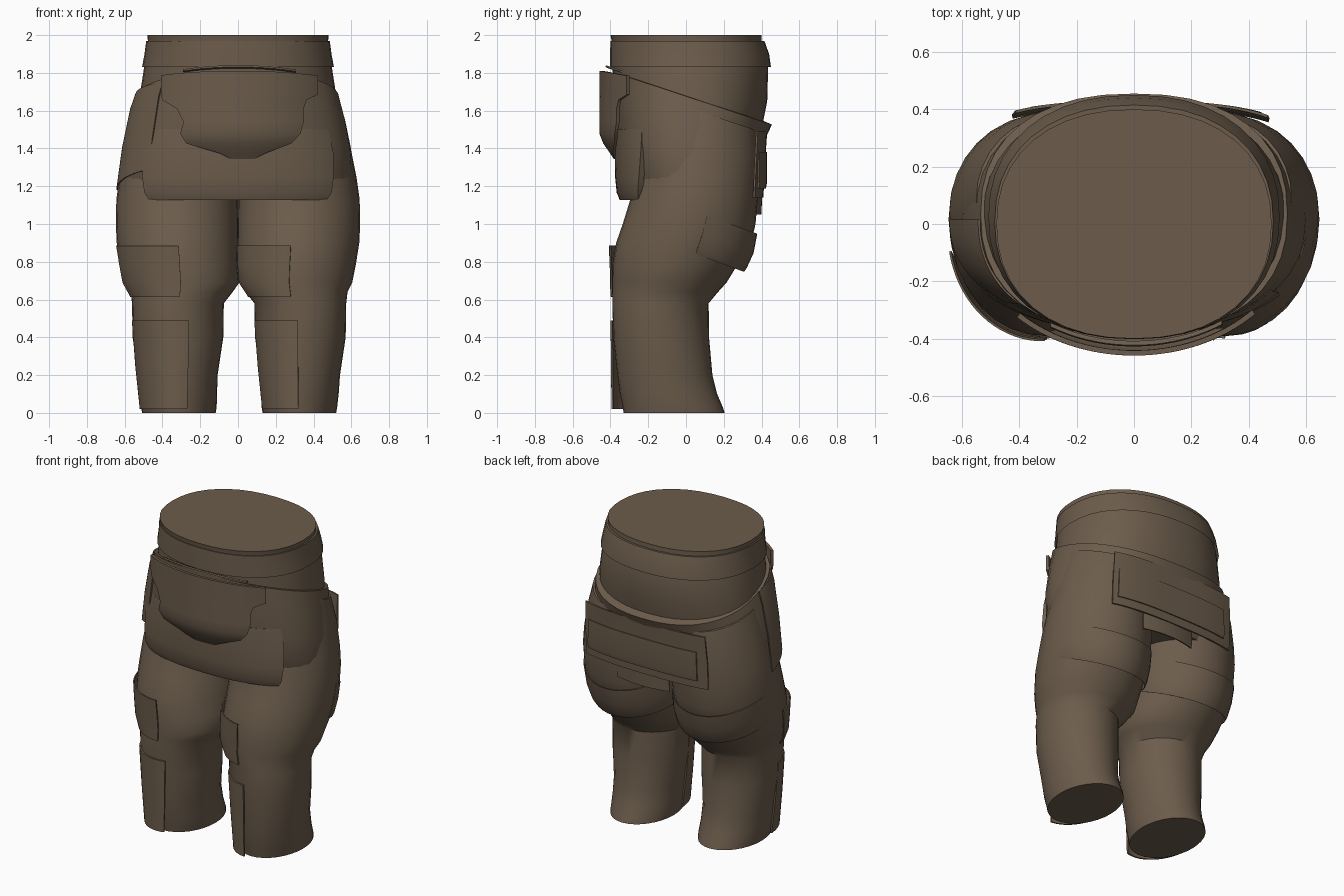
import bpy, bmesh, math

cloth = bpy.data.materials.new("brown cloth")
cloth.diffuse_color = (0.15, 0.108, 0.072, 1)


def finish(name, bm, thick=0):
    bmesh.ops.recalc_face_normals(bm, faces=bm.faces)
    me = bpy.data.meshes.new(name)
    bm.to_mesh(me)
    bm.free()
    me.materials.append(cloth)
    ob = bpy.data.objects.new(name, me)
    bpy.context.collection.objects.link(ob)
    bpy.ops.object.select_all(action='DESELECT')
    bpy.context.view_layer.objects.active = ob
    ob.select_set(True)
    if thick:
        mod = ob.modifiers.new("thickness", 'SOLIDIFY')
        mod.thickness = thick
        mod.offset = 0
        bpy.ops.object.modifier_apply(modifier=mod.name)
    bpy.ops.object.shade_smooth_by_angle(angle=math.radians(40))
    return ob


def point(z, cx, x_half, y0, y1, deg, tilt=0, p=1.0):
    """Point on a (squarish) ellipse; tilt raises z towards the front."""
    a = math.radians(deg)
    c, s = math.cos(a), math.sin(a)
    x = cx + x_half * math.copysign(abs(c) ** p, c)
    dy = (y1 - y0) / 2 * math.copysign(abs(s) ** p, s)
    return (x, (y0 + y1) / 2 + dy, z - tilt * dy)


def loft(name, rows, p=1.0, n=40, cap=True):
    """Closed tube; rows are (z, cx, x_half, y_front, y_back, tilt)."""
    bm = bmesh.new()
    rings = [[bm.verts.new(point(*r[:5], 360 * i / n, r[5] if len(r) > 5 else 0, p))
              for i in range(n)] for r in rows]
    for a, b in zip(rings, rings[1:]):
        for i in range(n):
            j = (i + 1) % n
            bm.faces.new((a[i], a[j], b[j], b[i]))
    if cap:
        bm.faces.new(rings[0])
        bm.faces.new(rings[-1])
    return finish(name, bm)


def patch(name, rows, thick=0.02, n=18, p=1.0):
    """Curved panel; rows are (z, cx, x_half, y_front, y_back, deg0, deg1, tilt)."""
    bm = bmesh.new()
    grid = [[bm.verts.new(point(*r[:5], r[5] + (r[6] - r[5]) * i / n, r[7], p))
             for i in range(n + 1)] for r in rows]
    for a, b in zip(grid, grid[1:]):
        for i in range(n):
            bm.faces.new((a[i], a[i + 1], b[i + 1], b[i]))
    return finish(name, bm, thick)


# Upper body and waistband
loft("waist", [(1.35, 0, .53, -.34, .37), (1.5, 0, .535, -.365, .40),
               (1.65, 0, .525, -.375, .43), (1.83, 0, .497, -.39, .435),
               (1.95, 0, .475, -.39, .40), (2.0, 0, .48, -.40, .40)], p=.9)
loft("waistband", [(1.83, 0, .508, -.402, .45), (1.9, 0, .495, -.402, .44),
                   (1.97, 0, .486, -.40, .415), (1.97, 0, .47, -.39, .40)], p=.9, cap=False)

# Hip shell with a slanted upper rim
loft("hips", [(1.135, 0, .60, -.27, .365), (1.25, 0, .61, -.335, .385),
              (1.4, 0, .598, -.365, .395, .1), (1.55, 0, .567, -.375, .42, .25),
              (1.665, 0, .535, -.385, .455, .33), (1.67, 0, .50, -.36, .42, .33)], p=.86)

# Legs, filling the seat up to just under the rim
leg_rows = [(0, .325, .195, -.33, .205), (.03, .325, .2, -.335, .195), (.1, .328, .205, -.35, .165),
            (.2, .33, .21, -.363, .14), (.4, .33, .24, -.385, .122), (.58, .33, .243, -.39, .12),
            (.64, .31, .27, -.39, .17), (.69, .305, .30, -.39, .215), (.78, .312, .311, -.39, .27),
            (.9, .32, .322, -.37, .345), (1.0, .322, .325, -.335, .368), (1.13, .322, .322, -.295, .38),
            (1.25, .312, .315, -.26, .385, .05), (1.42, .295, .298, -.23, .39, .15),
            (1.59, .27, .28, -.20, .38, .33)]
hem_rows = [(.875, .312, .318, -.38, .305), (.9, .314, .326, -.385, .32),
            (.98, .318, .328, -.37, .355), (1.08, .322, .324, -.335, .375)]
for side, label in ((-1, "left"), (1, "right")):
    shift = lambda z: .012 if side < 0 and z < .7 else 0
    loft(label + "_leg", [(r[0], side * r[1] + shift(r[0])) + r[2:] for r in leg_rows], n=32)
    # Slanted hem around the back of the thigh
    patch(label + "_thigh_hem",
          [(r[0], side * r[1]) + r[2:5] + (15, 165, .37) for r in hem_rows], .005)

    # Knee and shin panels, both placed on the same side of each leg
    end_knee, end_shin = (271, 284) if side < 0 else (263, 267)
    patch(label + "_knee_panel", [(.615, side * .312, .258, -.396, .15, 190, end_knee, 0),
                                  (.69, side * .308, .304, -.398, .21, 190, end_knee, 0),
                                  (.78, side * .313, .316, -.40, .265, 190, end_knee, 0),
                                  (.885, side * .32, .326, -.405, .345, 190, end_knee, 0)], .008)
    sx = side * .33 + shift(0)
    patch(label + "_shin_panel", [(.02, sx, .198, -.39, .14, 185, end_shin, 0),
                                  (.25, sx, .222, -.392, .13, 185, end_shin, 0),
                                  (.49, sx, .24, -.395, .122, 185, end_shin, 0)], .01)

# Front apron with a thick straight bottom edge, blending into the hips above
patch("front_apron", [(1.135, 0, .60, -.335, .33, 222, 318, 0), (1.17, 0, .612, -.35, .34, 220, 320, 0),
                      (1.25, 0, .61, -.358, .36, 218, 322, 0), (1.38, 0, .592, -.36, .37, 216, 324, 0),
                      (1.5, 0, .56, -.355, .38, 216, 324, 0)], .035, 30, p=.86)

# Front pouch, tapering to a ragged lower edge
patch("front_pouch", [(1.35, 0, .55, -.375, .40, 266, 279, 0), (1.38, 0, .555, -.395, .42, 260, 285, 0),
                      (1.43, 0, .56, -.43, .43, 241, 300, 0), (1.48, 0, .57, -.45, .44, 238, 305, 0),
                      (1.54, 0, .57, -.45, .44, 240, 307, 0), (1.61, 0, .57, -.45, .44, 236, 307, 0),
                      (1.64, 0, .57, -.45, .45, 226, 309, .05), (1.66, 0, .57, -.45, .45, 225, 317, .08),
                      (1.73, 0, .57, -.45, .45, 225, 317, .18)], .018, 30)
patch("pouch_top_edge", [(1.69, 0, .55, -.41, .43, 238, 304, .33),
                         (1.695, 0, .55, -.425, .43, 238, 304, .33)], .01)

# Side flap on the left hip
patch("left_hip_flap", [(1.18, 0, .64, -.355, .39, 180, 225, .4), (1.4, 0, .61, -.37, .40, 180, 225, .25),
                        (1.6, 0, .568, -.38, .41, 180, 225, .25),
                        (1.68, 0, .54, -.38, .41, 180, 225, .25)], .008, p=.88)

# Broad back flap with a pocket over it
patch("back_flap", [(1.14, 0, .72, -.38, .405, 57, 118, 0), (1.3, 0, .72, -.38, .412, 57, 118, 0),
                    (1.49, 0, .70, -.38, .425, 56, 118, 0)], .01, 24, p=.7)
patch("back_pocket", [(1.19, 0, .72, -.38, .418, 60, 112, 0), (1.22, 0, .72, -.38, .424, 60, 112, 0),
                      (1.38, 0, .71, -.38, .424, 60, 112, 0)], .01, 20, p=.7)
# Low strip under the back pocket
patch("seat_strip", [(1.05, .05, .5, -.38, .395, 68, 112, 0), (1.16, .05, .5, -.38, .40, 68, 112, 0)], .008)
